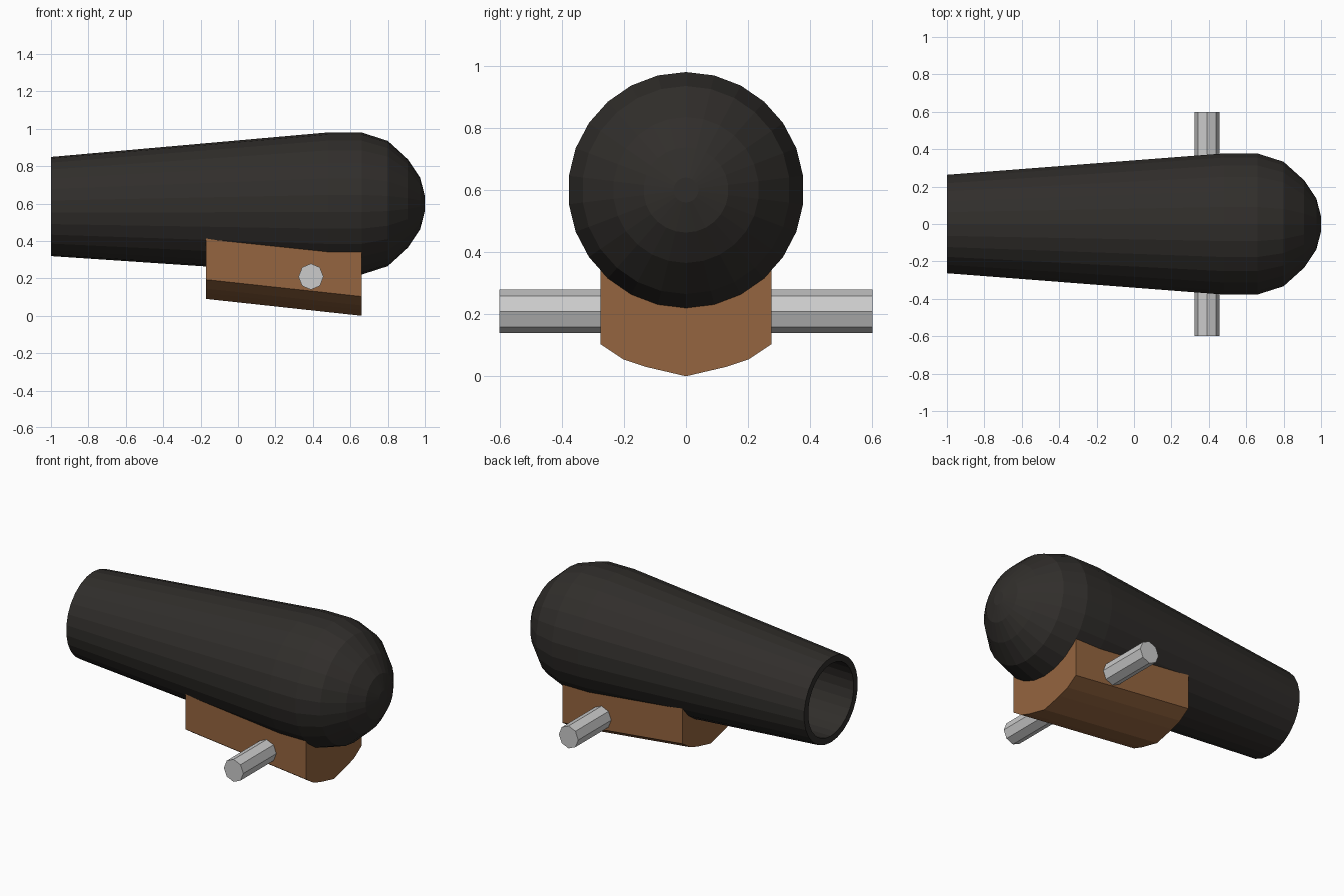
import bpy
import bmesh
from math import sin, cos, pi, sqrt

if "Cube" in bpy.data.objects:
    bpy.data.objects.remove(bpy.data.objects["Cube"])


def material(name, color):
    m = bpy.data.materials.new(name)
    m.diffuse_color = (*color, 1)
    m.use_nodes = True
    m.node_tree.nodes["Principled BSDF"].inputs["Base Color"].default_value = m.diffuse_color
    return m


def loft(name, rings, mat=None):
    """Join equal-length rings of points with quads and cap both ends."""
    bm = bmesh.new()
    loops = [[bm.verts.new(p) for p in ring] for ring in rings]
    n = len(loops[0])
    for a, b in zip(loops, loops[1:]):
        for i in range(n):
            j = (i + 1) % n
            bm.faces.new((a[i], a[j], b[j], b[i]))
    bm.faces.new(loops[0])
    bm.faces.new(loops[-1])
    bmesh.ops.recalc_face_normals(bm, faces=bm.faces)
    mesh = bpy.data.meshes.new(name)
    bm.to_mesh(mesh)
    bm.free()
    obj = bpy.data.objects.new(name, mesh)
    bpy.context.collection.objects.link(obj)
    if mat:
        mesh.materials.append(mat)
    return obj


iron = material("dark_iron", (0.03, 0.027, 0.024))
wood = material("brown_wood", (0.30, 0.13, 0.05))


def axis_z(x):
    return 0.584 + 0.016 * min(1, (x + 1) / 1.48)


def barrel_radius(x):
    return 0.265 + 0.115 * min(1, (x + 1) / 1.48)


def barrel_ring(x, r, n=26):
    return [(x, r * sin(2 * pi * i / n), axis_z(x) + r * cos(2 * pi * i / n))
            for i in range(n)]


# Barrel: bore, muzzle lip, tapered body and rounded breech
profile = [(0.45, 0.25), (-1, 0.225), (-1, 0.265), (0.48, 0.38), (0.66, 0.38),
           (0.80, 0.335), (0.91, 0.235), (0.975, 0.137), (1.0, 0.04)]
loft("barrel", [barrel_ring(x, r) for x, r in profile], iron)

# Wooden bed: curved underside, top cradling the barrel, sloping to the rear
half_bottom = [(0.275, 0.103), (0.203, 0.055), (0.132, 0.031)]
bottom = half_bottom + [(0, 0)] + [(-y, z) for y, z in reversed(half_bottom)]


def bed_ring(x):
    drop = 0.09 * (0.66 - x) / 0.83
    r = barrel_radius(x) - 0.008
    lower = [(x, y, z + drop) for y, z in bottom]
    upper = [(x, y, axis_z(x) - sqrt(r * r - y * y)) for y, _ in reversed(bottom)]
    return lower + upper


loft("wooden_bed", [bed_ring(x) for x in (-0.17, 0.48, 0.66)], wood)

# Octagonal axle through the bed
loft("axle", [[(0.39 + 0.067 * cos(i * pi / 4), y, 0.209 + 0.07 * sin(i * pi / 4))
               for i in range(8)] for y in (-0.6, 0.6)])
